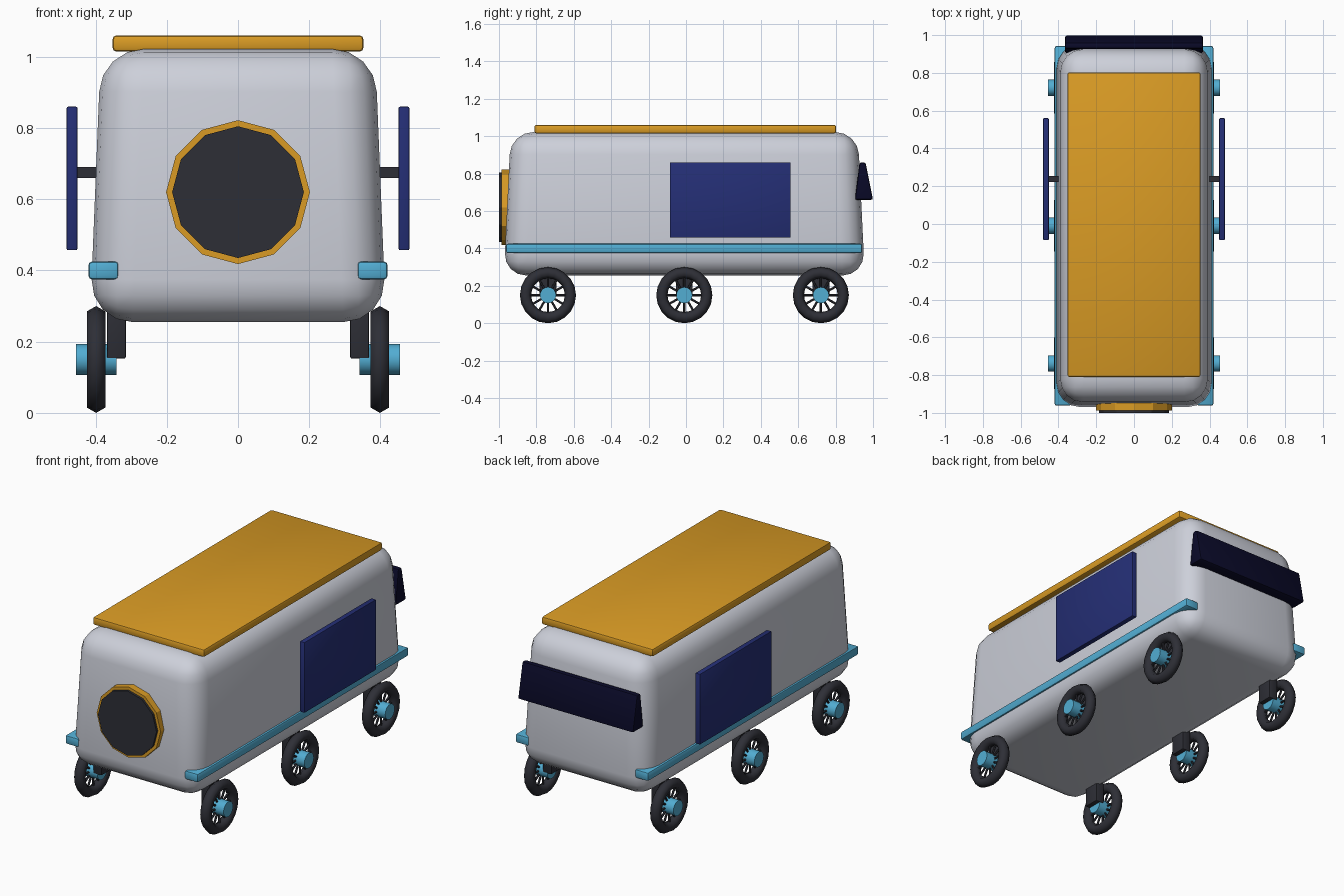
import bpy, bmesh, math
from mathutils import Matrix, Vector

if "Cube" in bpy.data.objects:
    bpy.data.objects.remove(bpy.data.objects["Cube"], do_unlink=True)


def material(name, rgb):
    m = bpy.data.materials.new(name)
    m.use_nodes = True
    m.diffuse_color = (*rgb, 1)
    bsdf = m.node_tree.nodes["Principled BSDF"]
    bsdf.inputs["Base Color"].default_value = (*rgb, 1)
    bsdf.inputs["Roughness"].default_value = 0.6
    return m


GREY = material("pale grey", (0.61, 0.63, 0.70))
GOLD = material("gold", (0.70, 0.33, 0.018))
CYAN = material("sky blue", (0.085, 0.42, 0.65))
BLUE = material("panel blue", (0.018, 0.028, 0.18))
NAVY = material("dark navy", (0.003, 0.003, 0.022))
DARK = material("charcoal", (0.027, 0.028, 0.037))


def finish(name, bm, mat, angle=35):
    """Turn a bmesh into a shaded, coloured object."""
    bmesh.ops.recalc_face_normals(bm, faces=bm.faces)
    mesh = bpy.data.meshes.new(name)
    bm.to_mesh(mesh)
    bm.free()
    mesh.materials.append(mat)
    ob = bpy.data.objects.new(name, mesh)
    bpy.context.collection.objects.link(ob)
    bpy.ops.object.select_all(action="DESELECT")
    ob.select_set(True)
    bpy.context.view_layer.objects.active = ob
    bpy.ops.object.shade_smooth_by_angle(angle=math.radians(angle))
    return ob


def bevel(bm, width, segments):
    bmesh.ops.bevel(bm, geom=bm.edges[:], offset=width, segments=segments,
                    profile=0.5, affect="EDGES", clamp_overlap=True)


def box(name, lo, hi, mat, width=0.0, segments=2):
    lo, hi = Vector(lo), Vector(hi)
    bm = bmesh.new()
    bmesh.ops.create_cube(bm, size=1, matrix=Matrix.Translation((lo + hi) / 2)
                          @ Matrix.Diagonal((*(hi - lo), 1)))
    if width:
        bevel(bm, width, segments)
    return finish(name, bm, mat)


def side_box(name, side, x0, x1, y0, y1, z0, z1, mat, width=0.0):
    xs = sorted((side * x0, side * x1))
    return box(name, (xs[0], y0, z0), (xs[1], y1, z1), mat, width)


def cylinder(name, centre, axis, radius, length, sides, mat):
    bm = bmesh.new()
    turn = Matrix.Rotation(math.pi / 2, 4, axis)
    bmesh.ops.create_cone(bm, cap_ends=True, segments=sides, radius1=radius,
                          radius2=radius, depth=length,
                          matrix=Matrix.Translation(centre) @ turn)
    return finish(name, bm, mat, 29 if sides < 16 else 35)


def tyre(name, centre, major, minor, mat, around=20, sides=6):
    """Ring with a six-sided section, a ridge facing outward."""
    bm = bmesh.new()
    rings = []
    for i in range(around):
        a = math.tau * i / around
        ring = []
        for j in range(sides):
            b = math.tau * j / sides
            r = major + minor * math.cos(b)
            ring.append(bm.verts.new(Vector(centre) + Vector(
                (minor * math.sin(b), r * math.sin(a), r * math.cos(a)))))
        rings.append(ring)
    for i in range(around):
        p, q = rings[i], rings[(i + 1) % around]
        for j in range(sides):
            k = (j + 1) % sides
            bm.faces.new((p[j], p[k], q[k], q[j]))
    return finish(name, bm, mat, 70)


def spokes(name, centre, reach, mat, count=12):
    bm = bmesh.new()
    for i in range(count):
        m = (Matrix.Translation(centre)
             @ Matrix.Rotation(math.tau * i / count, 4, "X")
             @ Matrix.Translation((0, 0, reach / 2)))
        bmesh.ops.create_cone(bm, cap_ends=True, segments=6, radius1=0.006,
                              radius2=0.006, depth=reach, matrix=m)
    return finish(name, bm, mat)


# Body: tapered, heavily rounded box
bm = bmesh.new()
bmesh.ops.create_cube(bm, size=2)
for v in bm.verts:
    top = v.co.z > 0
    half_x, half_y = (0.385, 0.928) if top else (0.416, 0.965)
    v.co = (v.co.x * half_x, v.co.y * half_y - 0.009, 1.022 if top else 0.255)
bevel(bm, 0.12, 4)
finish("body", bm, GREY, 60)

# Roof slab
box("roof_panel", (-0.352, -0.81, 1.015), (0.352, 0.803, 1.06), GOLD, 0.01)

# Front porthole: gold rim behind a dark disc
cylinder("porthole_rim", (0, -0.965, 0.62), "X", 0.202, 0.044, 12, GOLD)
cylinder("porthole_glass", (0, -0.97, 0.62), "X", 0.185, 0.06, 12, DARK)

# Rear window: wedge profile extruded across the back
profile = [(0.903, 0.66), (1.0, 0.66), (0.96, 0.86), (0.928, 0.86)]
bm = bmesh.new()
face = bm.faces.new([bm.verts.new((-0.365, y, z)) for y, z in profile])
out = bmesh.ops.extrude_face_region(bm, geom=[face])
moved = [g for g in out["geom"] if isinstance(g, bmesh.types.BMVert)]
bmesh.ops.translate(bm, verts=moved, vec=(0.73, 0, 0))
bmesh.ops.recalc_face_normals(bm, faces=bm.faces)
bevel(bm, 0.01, 2)
finish("rear_window", bm, NAVY)

AXLE_Z, TRACK = 0.15, 0.3985
for side, label in ((1, "left"), (-1, "right")):
    # Side rail, panel and the strut that holds the panel
    side_box(label + "_rail", side, 0.335, 0.42, -0.962, 0.942,
             0.375, 0.425, CYAN, 0.01)
    side_box(label + "_panel", side, 0.451, 0.481, -0.086, 0.56,
             0.457, 0.86, BLUE, 0.004)
    side_box(label + "_panel_strut", side, 0.33, 0.455, 0.222, 0.254,
             0.66, 0.69, DARK)
    # Wheels with hub, spokes and leg
    for y, place in ((-0.738, "front"), (-0.009, "middle"), (0.721, "rear")):
        name = f"{label}_{place}_"
        centre = (side * TRACK, y, AXLE_Z)
        tyre(name + "tyre", centre, 0.12, 0.03, DARK)
        spokes(name + "spokes", centre, 0.1, DARK)
        cylinder(name + "hub", centre, "Y", 0.043, 0.114, 20, CYAN)
        side_box(name + "leg", side, 0.315, 0.368, y - 0.045, y + 0.045,
                 0.153, 0.36, DARK, 0.004)
